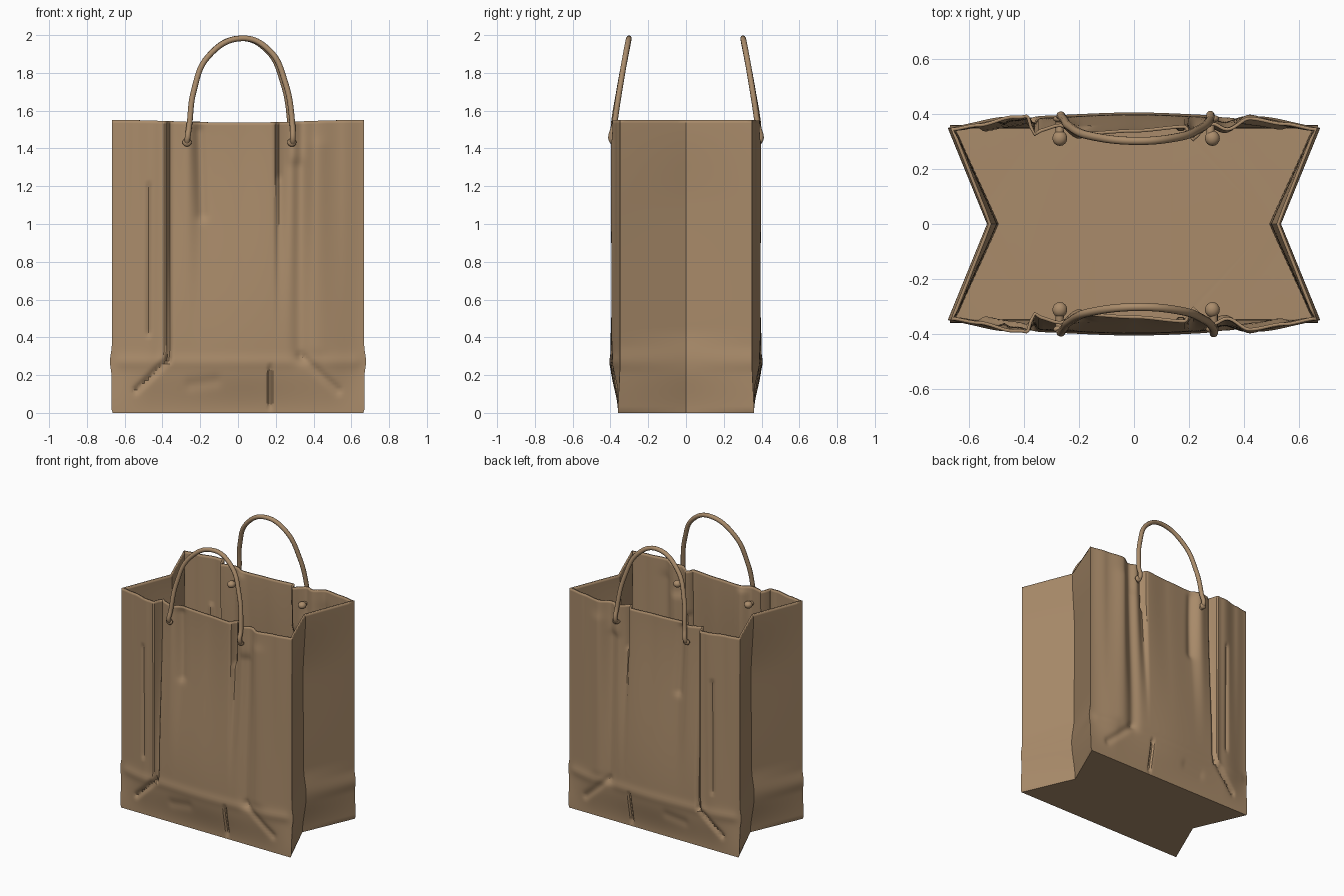
import bpy, bmesh, math
from mathutils import Vector

if "Cube" in bpy.data.objects:
    bpy.data.objects.remove(bpy.data.objects["Cube"])

# one kraft paper colour for bag and cord
kraft = bpy.data.materials.new("kraft_paper")
kraft.diffuse_color = (0.40, 0.26, 0.145, 1)
kraft.use_nodes = True
kraft.node_tree.nodes["Principled BSDF"].inputs["Base Color"].default_value = kraft.diffuse_color


def lerp_table(table, t):
    """Piecewise interpolation with eased joins."""
    if t <= table[0][0]:
        return table[0][1]
    for (a, va), (b, vb) in zip(table, table[1:]):
        if t <= b:
            f = (t - a) / (b - a)
            return va + (vb - va) * f * f * (3 - 2 * f)
    return table[-1][1]


def smooth(a, b, t):
    t = min(1, max(0, (t - a) / (b - a)))
    return t * t * (3 - 2 * t)


# depth of the front panel across its width: foot, belly and rim
BELLY = [(-0.67, .35), (-0.45, .385), (0, .40), (0.45, .385), (0.67, .35)]
RIM = [(-0.67, .35), (-0.57, .365), (-0.44, .395), (-0.385, .39), (-0.355, .345),
       (-0.27, .365), (-0.19, .335), (0, .345), (0.19, .36), (0.215, .33),
       (0.29, .37), (0.34, .35), (0.42, .39), (0.55, .37), (0.67, .35)]
CORNER_X = [(0, .663), (.02, .67), (.2, .67), (.27, .678), (.36, .668), (1.55, .668)]
GUSSET_X = [(0, .505), (.27, .535), (.45, .515), (1.1, .51), (1.55, .53)]

# creases: start x, z, end x, z, width, outward depth
CREASES = [(-.365, .28, -.365, 1.6, .012, -.022), (-.39, .28, -.39, 1.6, .02, .008),
           (-.475, .42, -.475, 1.2, .012, -.012), (-.19, 1.05, -.21, 1.5, .03, -.015),
           (.215, 1.25, .215, 1.6, .012, -.018), (.33, .30, .31, 1.3, .04, -.016),
           (.42, .35, .42, 1.4, .05, .008),
           (-.37, .28, -.54, .12, .015, -.018), (.33, .30, .53, .12, .02, -.012),
           (.17, .03, .17, .24, .010, -.015), (-.66, .27, .66, .27, .03, .006),
           (-.25, .15, -.12, .17, .03, -.006)]


def panel_depth(x, z):
    belly = .36 + (lerp_table(BELLY, x) - .36) * smooth(0, .26, z)
    d = belly + (lerp_table(RIM, x) - belly) * smooth(.3, 1.5, z)
    edge = smooth(.67, .6, abs(x))
    for x0, z0, x1, z1, w, h in CREASES:
        ax, az = x1 - x0, z1 - z0
        t = min(1, max(0, ((x - x0) * ax + (z - z0) * az) / (ax * ax + az * az)))
        r = math.hypot(x - x0 - ax * t, z - z0 - az * t)
        d += h * edge * math.exp(-(r / w) ** 2)
    return d


def ring(z):
    """Outline at one height: front, right gusset, back, left gusset."""
    n, m = 130, 8
    cx, tip = lerp_table(CORNER_X, z), lerp_table(GUSSET_X, z)
    xs = [-.67 + 1.34 * i / n for i in range(n + 1)]
    front = [(x * cx / .67, -panel_depth(x, z)) for x in xs]
    cy = -front[-1][1]
    right = [(tip + (cx - tip) * abs(1 - i / m), cy * (i / m - 1)) for i in range(1, 2 * m)]
    back = [(x, -y) for x, y in reversed(front)]
    left = [(-x, -y) for x, y in right]
    pts = front + right + back + left
    return [(x, y, z + smooth(1.4, 1.55, z) * (-.012 * smooth(.6, .1, abs(x)))) for x, y in pts]


# bag body: stacked outlines, floor, then paper thickness
bm = bmesh.new()
rows = 90
rings = [[bm.verts.new(p) for p in ring(1.55 * r / rows)] for r in range(rows + 1)]
for lo, hi in zip(rings, rings[1:]):
    for i in range(len(lo)):
        j = (i + 1) % len(lo)
        bm.faces.new((lo[i], lo[j], hi[j], hi[i]))
bm.faces.new(list(reversed(rings[0])))
bmesh.ops.triangulate(bm, faces=[f for f in bm.faces if len(f.verts) > 4])
mesh = bpy.data.meshes.new("paper_bag")
bm.to_mesh(mesh)
bm.free()
bag = bpy.data.objects.new("paper_bag", mesh)
bpy.context.collection.objects.link(bag)
mesh.materials.append(kraft)
paper = bag.modifiers.new("paper_thickness", 'SOLIDIFY')
paper.thickness, paper.offset = .012, -1
bpy.context.view_layer.objects.active = bag
bag.select_set(True)
bpy.ops.object.shade_smooth_by_angle(angle=math.radians(35))


def tube(name, pts, radius):
    cu = bpy.data.curves.new(name, 'CURVE')
    cu.dimensions = '3D'
    cu.bevel_depth, cu.bevel_resolution, cu.resolution_u = radius, 3, 8
    cu.use_fill_caps = True
    sp = cu.splines.new('BEZIER')
    sp.bezier_points.add(len(pts) - 1)
    for bp, p in zip(sp.bezier_points, pts):
        bp.co = p
        bp.handle_left_type = bp.handle_right_type = 'AUTO'
    ob = bpy.data.objects.new(name, cu)
    bpy.context.collection.objects.link(ob)
    cu.materials.append(kraft)


def knot(name, loc, scale):
    bpy.ops.mesh.primitive_uv_sphere_add(segments=16, ring_count=10, radius=1, location=loc)
    ob = bpy.context.object
    ob.name, ob.scale = name, scale
    ob.data.materials.append(kraft)
    bpy.ops.object.shade_smooth()


# cord handles threaded through both panels, with knots inside
ARCH = [(-.27, .315, 1.43), (-.27, .385, 1.435), (-.258, .383, 1.52), (-.235, .355, 1.70),
        (-.155, .32, 1.89), (.02, .302, 1.983), (.165, .315, 1.92), (.25, .345, 1.75),
        (.288, .378, 1.53), (.29, .388, 1.435), (.29, .315, 1.43)]
for side, label, shift in ((-1, "front", 0), (1, "back", -.012)):
    tube(label + "_handle", [(x + shift * smooth(-.2, .25, x), y * side, z) for x, y, z in ARCH], .015)
    for x, tag in ((-.27, "left"), (.285, "right")):
        knot(f"{label}_{tag}_knot", (x, side * .312, 1.43), (.027, .028, .024))
        knot(f"{label}_{tag}_cord_bend", (x, side * .383, 1.432), (.024, .014, .022))
